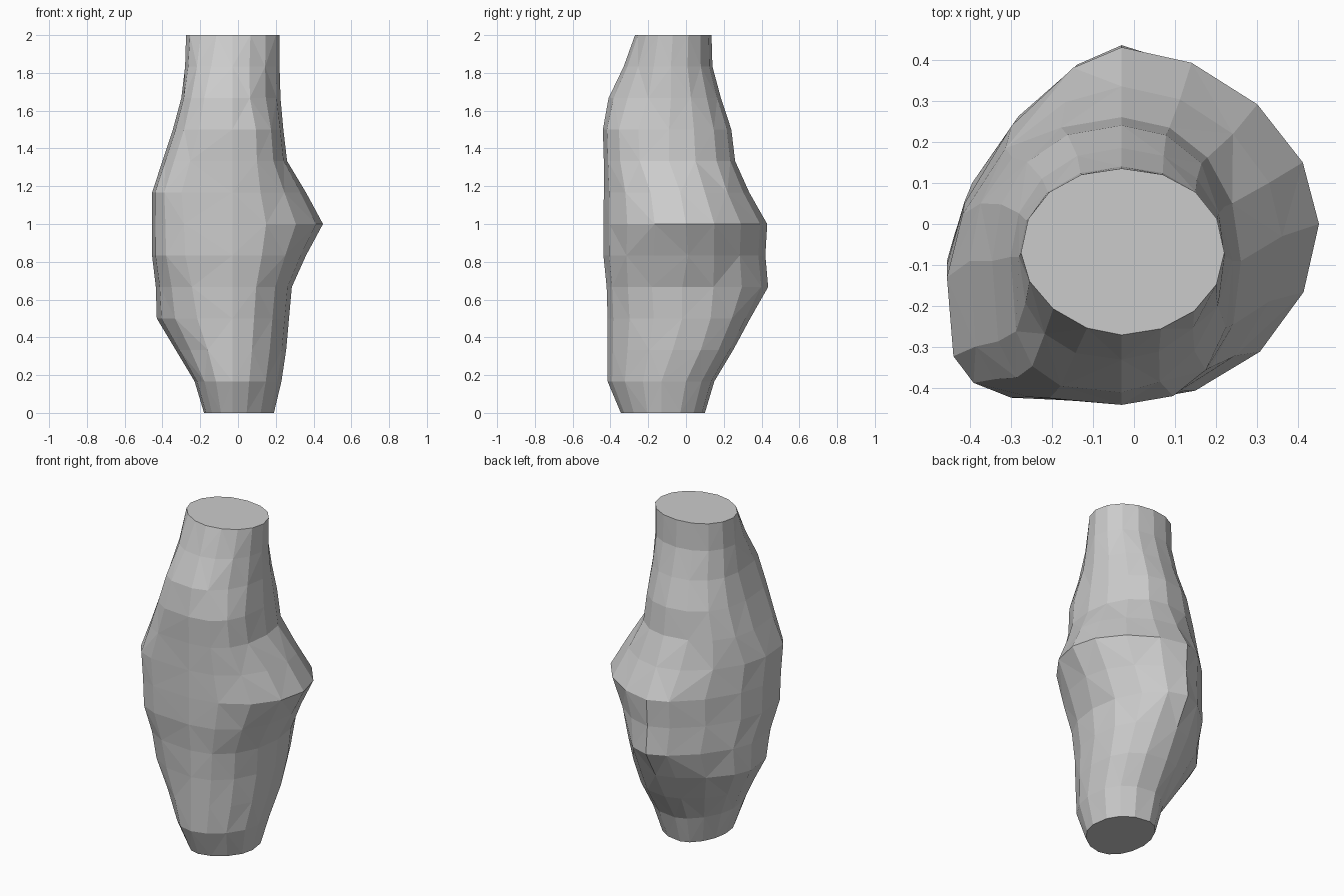
import bpy, bmesh
from math import cos, sin, pi, copysign

if "Cube" in bpy.data.objects:
    bpy.data.objects.remove(bpy.data.objects["Cube"])

SIDES = 16
STEP = 1 / 6          # rings sit on an even height grid
MID_X = -0.03         # x of the front and back ridges

# left, right, front, back extents, y of widest line,
# then squareness: front-left, front-right, back-right, back-left
RINGS = [
    (-0.18, 0.19, -0.345, 0.10, -0.13, 2.1, 1.8, 2.3, 1.8),
    (-0.23, 0.23, -0.415, 0.15, -0.13, 2.3, 1.8, 2.5, 1.7),
    (-0.33, 0.255, -0.415, 0.25, -0.07, 2.3, 1.9, 2.5, 1.6),
    (-0.43, 0.27, -0.415, 0.34, -0.02, 2.5, 2.0, 2.2, 1.5),
    (-0.435, 0.285, -0.42, 0.435, -0.02, 3.0, 2.1, 1.9, 1.45),
    (-0.455, 0.36, -0.437, 0.42, -0.04, 3.6, 2.1, 1.8, 1.5),
    (-0.455, 0.45, -0.437, 0.43, -0.05, 3.8, 1.95, 1.85, 1.5),
    (-0.455, 0.36, -0.435, 0.335, -0.08, 4.2, 2.0, 1.9, 1.7),
    (-0.40, 0.26, -0.435, 0.26, -0.09, 3.8, 2.4, 2.1, 2.1),
    (-0.345, 0.24, -0.44, 0.24, -0.09, 3.3, 2.5, 2.1, 2.2),
    (-0.30, 0.225, -0.41, 0.185, -0.08, 3.2, 1.9, 2.1, 2.1),
    (-0.28, 0.22, -0.33, 0.14, -0.08, 2.4, 1.9, 2.1, 2.1),
    (-0.275, 0.22, -0.27, 0.135, -0.07, 1.8, 2.0, 2.1, 2.1),
]


def ring_point(ring, angle):
    """Point on a lopsided rounded outline, one curve per quadrant."""
    left, right, front, back, mid_y, fl, fr, br, bl = ring
    c, s = cos(angle), sin(angle)
    rx = (right if c > 0 else left) - MID_X
    if right > 0.3:                       # side bulge sits further back
        mid_y += 0.05 * c
    ry = (back if s > 0 else front) - mid_y
    if s > 0:
        n = br if c > 0 else bl
    else:
        n = fr if c > 0 else fl
    x = MID_X + abs(rx) * copysign(abs(c) ** (2 / n), c)
    y = mid_y + abs(ry) * copysign(abs(s) ** (2 / n), s)
    return x, y


# Lumpy body: stacked outlines joined by triangles, capped at both ends
bm = bmesh.new()
loops = []
for k, ring in enumerate(RINGS):
    loops.append([bm.verts.new((*ring_point(ring, 2 * pi * i / SIDES), k * STEP))
                  for i in range(SIDES)])
for k, (low, high) in enumerate(zip(loops, loops[1:])):
    for i in range(SIDES):
        j = (i + 1) % SIDES
        a, b, c, d = low[i], low[j], high[j], high[i]
        if (i + k) % 2:
            bm.faces.new((a, b, c))
            bm.faces.new((a, c, d))
        else:
            bm.faces.new((a, b, d))
            bm.faces.new((b, c, d))
bm.faces.new(loops[0][::-1])
bm.faces.new(loops[-1])
bmesh.ops.recalc_face_normals(bm, faces=bm.faces[:])

mesh = bpy.data.meshes.new("lumpy_body")
bm.to_mesh(mesh)
bm.free()
bpy.context.collection.objects.link(bpy.data.objects.new("lumpy_body", mesh))
